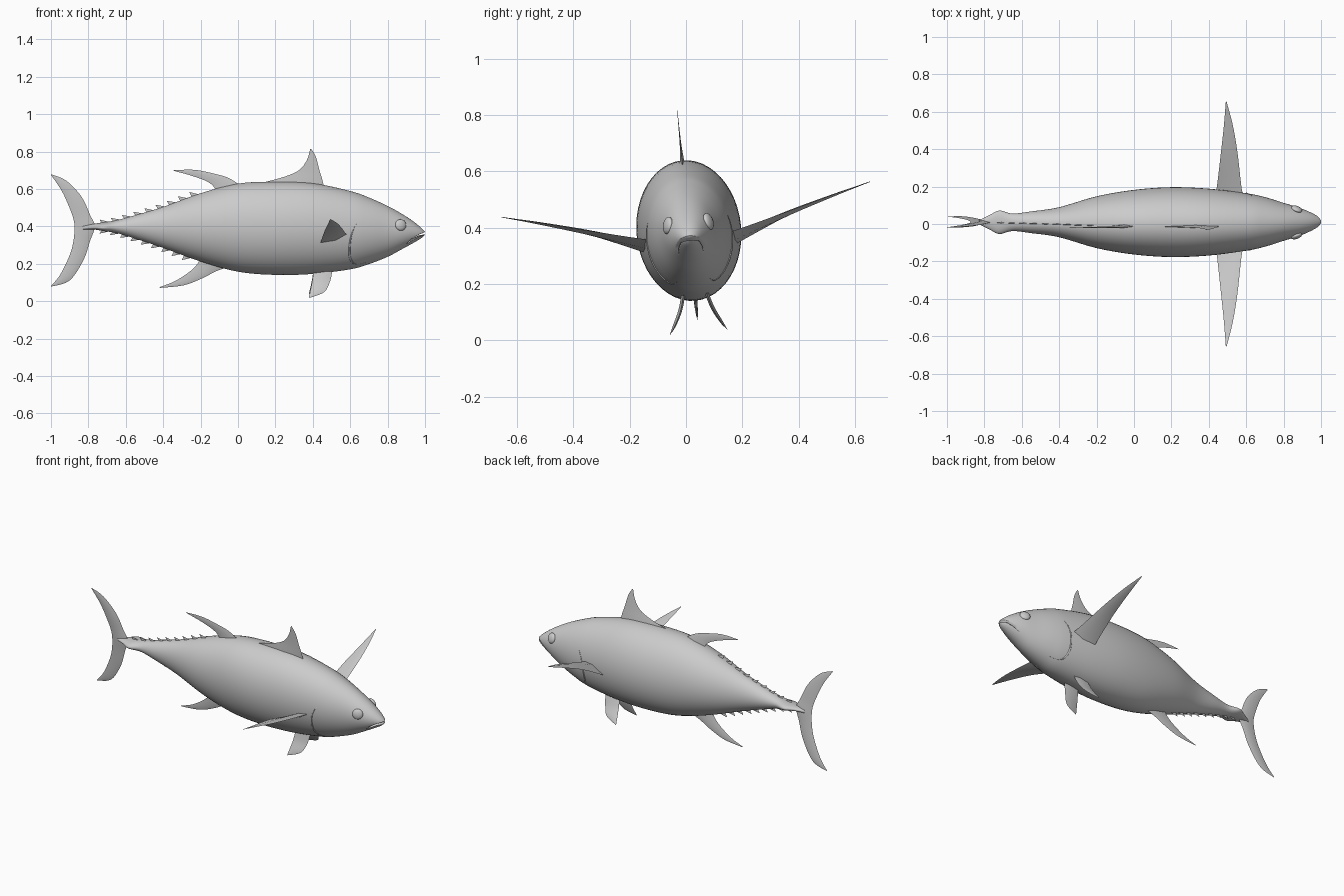
import bpy, bmesh, math
from mathutils import Matrix, Vector

cube = bpy.data.objects.get("Cube")
if cube:
    bpy.data.objects.remove(cube, do_unlink=True)

grey = bpy.data.materials.new("fish grey")
grey.use_nodes = True
COLOUR = (0.6, 0.6, 0.6, 1)
grey.diffuse_color = COLOUR
grey.node_tree.nodes["Principled BSDF"].inputs["Base Color"].default_value = COLOUR

# The whole fish rolls slightly about its long axis
PIVOT = Vector((0, 0.01, 0.39))
ROLL = (Matrix.Translation(PIVOT) @ Matrix.Rotation(math.radians(5.5), 4, 'X')
        @ Matrix.Translation((0, 0, -0.39)))


def add(name, bm, angle=40):
    bmesh.ops.recalc_face_normals(bm, faces=bm.faces)
    bm.transform(ROLL)
    mesh = bpy.data.meshes.new(name)
    bm.to_mesh(mesh)
    bm.free()
    mesh.materials.append(grey)
    ob = bpy.data.objects.new(name, mesh)
    bpy.context.collection.objects.link(ob)
    bpy.ops.object.select_all(action='DESELECT')
    ob.select_set(True)
    bpy.context.view_layer.objects.active = ob
    bpy.ops.object.shade_smooth_by_angle(angle=math.radians(angle))
    return ob


def spline(pts, t):
    """Smooth curve through points, t from 0 to 1."""
    p = [Vector(q) for q in pts]
    s = min(max(t, 0), 1) * (len(p) - 1)
    i = min(int(s), len(p) - 2)
    u = s - i
    a, b, c, d = p[max(i - 1, 0)], p[i], p[i + 1], p[min(i + 2, len(p) - 1)]
    return b + 0.5 * u * (c - a + u * (2*a - 5*b + 4*c - d + u * (3*(b - c) + d - a)))


def loft(rings):
    """Skin closed rings and cap both ends."""
    bm = bmesh.new()
    vs = [[bm.verts.new(p) for p in r] for r in rings]
    n = len(rings[0])
    for r, s in zip(vs, vs[1:]):
        for k in range(n):
            bm.faces.new((r[k], r[(k+1) % n], s[(k+1) % n], s[k]))
    bm.faces.new(vs[0])
    bm.faces.new(vs[-1])
    return bm


# Body stations: x, back height, belly height, half width
STATIONS = [
    (-.83, .405, .382, .010), (-.77, .414, .384, .040), (-.72, .422, .376, .063),
    (-.65, .433, .365, .047), (-.55, .460, .335, .058), (-.40, .505, .285, .080),
    (-.20, .578, .212, .138), (0, .630, .157, .172), (.20, .640, .140, .186),
    (.40, .632, .145, .178), (.60, .590, .170, .153), (.70, .555, .198, .132),
    (.80, .510, .237, .101), (.88, .465, .280, .077), (.94, .425, .313, .052),
    (.98, .392, .337, .030), (1.0, .372, .355, .010)]


def station(x):
    lo, hi = 0.0, 1.0
    for _ in range(30):
        mid = (lo + hi) / 2
        if spline([(s[0], 0, 0) for s in STATIONS], mid).x < x:
            lo = mid
        else:
            hi = mid
    x, top, low = spline([s[:3] for s in STATIONS], lo)
    return x, top, low, spline([(s[3], 0, 0) for s in STATIONS], lo).x


def surface(x, z, side):
    """Point on the flank at a given length and height."""
    _, top, low, w = station(x)
    k = (2*z - top - low) / (top - low)
    return Vector((x, side * w * math.sqrt(max(0, 1 - k*k)), z))


rings = []
for i in range(81):
    t = i / 80
    x, top, low = spline([s[:3] for s in STATIONS], t)
    w = spline([(s[3], 0, 0) for s in STATIONS], t).x
    rings.append([(x, w * math.cos(a), (top+low)/2 + (top-low)/2 * math.sin(a))
                  for a in (math.tau * k / 48 for k in range(48))])
body = add("body", loft(rings))

# Mouth slit, cut as a thin wedge
slit = [(1.03, .380), (.97, .361), (.925, .336), (.90, .310), (.93, .329), (.97, .350), (1.03, .362)]
cutter = add("mouth_cutter", loft([[(x, y, z) for x, z in slit] for y in (-.2, .2)]))
cutter.hide_render = True
cut = body.modifiers.new("mouth", 'BOOLEAN')
cut.object = cutter
cut.solver = 'EXACT'
bpy.context.view_layer.objects.active = body
bpy.ops.object.modifier_apply(modifier="mouth")
bpy.data.objects.remove(cutter, do_unlink=True)


def fin(name, lead, trail, thick, normal=(0, 1, 0), steps=20):
    """Thin blade between a leading and a trailing edge."""
    normal = Vector(normal).normalized()
    ribs = [(spline(lead, i/steps), spline(trail, i/steps)) for i in range(steps + 1)]
    widest = max((a - b).length for a, b in ribs)
    out = []
    for a, b in ribs:
        off = normal * thick * max(.08, (a - b).length / widest)
        mid = a.lerp(b, .4)
        out.append([a, mid + off, b, mid - off])
    return add(name, loft(out), 50)


def flat(pts):
    return [(x, 0, z) for x, z in pts]


# Median fins
fin("tail_fin",
    flat([(-.998, .68), (-.917, .645), (-.837, .56), (-.79, .46), (-.765, .40),
          (-.79, .325), (-.826, .22), (-.90, .11), (-.998, .077)]),
    flat([(-1, .677), (-.944, .594), (-.905, .51), (-.88, .44), (-.874, .39),
          (-.88, .32), (-.90, .246), (-.95, .142), (-1, .08)]), .011, steps=40)
fin("front_dorsal_fin",
    flat([(.465, .59), (.45, .655), (.436, .70), (.416, .775), (.39, .818)]),
    flat([(.0, .61), (.19, .65), (.315, .695), (.366, .752), (.386, .815)]), .011)
fin("rear_dorsal_fin",
    flat([(.03, .61), (-.05, .66), (-.126, .683), (-.233, .704), (-.342, .702)]),
    flat([(-.115, .58), (-.135, .62), (-.18, .648), (-.26, .676), (-.345, .699)]), .010)
fin("anal_fin",
    flat([(-.06, .18), (-.12, .158), (-.19, .122), (-.29, .084), (-.418, .07)]),
    flat([(-.20, .235), (-.22, .195), (-.265, .152), (-.34, .105), (-.42, .074)]), .010)

# Finlets along the back and belly of the tail stalk
for i in range(9):
    for name, edge, up, x in (("upper_finlet", 1, 1, -.20 - .06*i),
                              ("lower_finlet", 2, -1, -.24 - .055*i)):
        h = (.024 - .001*i) * up
        z, zb = station(x)[edge], station(x - .05)[edge]
        fin(name, flat([(x, z - h/3), (x - .058, zb + h)]),
            flat([(x - .045, zb - h/3), (x - .060, zb + h*.9)]), .004, steps=2)

# Paired fins, eyes and gill covers
for side, label in ((1, "left"), (-1, "right")):
    def pair(pts):
        return [(x, side * y, z) for x, y, z in pts]
    fin(label + "_pectoral_fin",
        pair([(.585, .13, .368), (.573, .20, .384), (.553, .38, .43), (.528, .53, .47), (.495, .658, .502)]),
        pair([(.435, .14, .315), (.445, .20, .343), (.463, .36, .41), (.480, .52, .46), (.491, .658, .50)]),
        .014, (0, -.25 * side, 1))
    fin(label + "_pelvic_fin",
        pair([(.505, .04, .17), (.492, .056, .11), (.46, .083, .055), (.382, .102, .026)]),
        pair([(.405, .04, .17), (.396, .060, .11), (.386, .085, .06), (.379, .102, .03)]),
        .007, (0, 1, .5 * side))

    eye = bmesh.new()
    spot = surface(.87, .415, side)
    tilt = Vector((.4, side, .25)).to_track_quat('Z', 'Y').to_matrix().to_4x4()
    bmesh.ops.create_uvsphere(eye, u_segments=24, v_segments=12, radius=.031,
                              matrix=Matrix.Translation(spot) @ tilt @ Matrix.Diagonal((1, 1, .45, 1)))
    add(label + "_eye", eye)

    path = [(.635, .43), (.61, .38), (.597, .31), (.60, .24), (.63, .205), (.70, .215)]
    edge = []
    for i in range(25):
        x, _, z = spline(flat(path), i / 24)
        r = .005 * math.sin(math.pi * (i + .5) / 25)
        c = surface(x, z, side)
        edge.append([c + Vector((r * math.cos(a), r * .8 * math.sin(a), r * math.cos(a) * .3))
                     for a in (math.tau * k / 8 for k in range(8))])
    add(label + "_gill_edge", loft(edge), 60)
